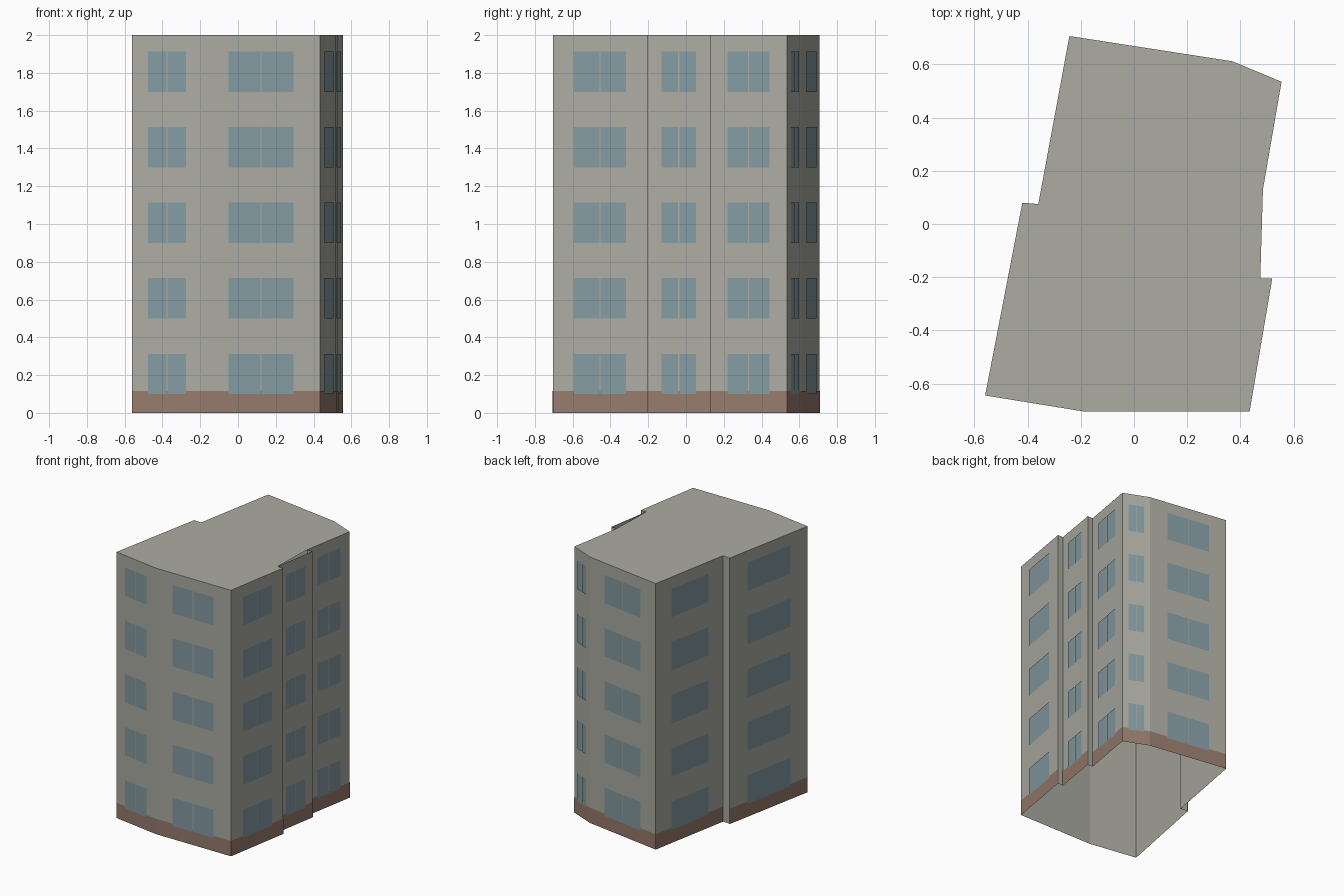
import bpy
from mathutils import Vector

cube = bpy.data.objects.get("Cube")
if cube:
    bpy.data.objects.remove(cube, do_unlink=True)


def make_material(name, rgb):
    linear = [(c / 255 / 12.92 if c < 11 else ((c / 255 + 0.055) / 1.055) ** 2.4) for c in rgb]
    mat = bpy.data.materials.new(name)
    mat.use_nodes = True
    mat.diffuse_color = (*linear, 1)
    mat.node_tree.nodes["Principled BSDF"].inputs["Base Color"].default_value = (*linear, 1)
    return mat


def make_object(name, verts, faces, mat):
    mesh = bpy.data.meshes.new(name)
    mesh.from_pydata(verts, [], faces)
    mesh.materials.append(mat)
    mesh.update()
    obj = bpy.data.objects.new(name, mesh)
    bpy.context.collection.objects.link(obj)
    return obj


concrete = make_material("warm grey concrete", (172, 172, 163))
glass = make_material("blue grey glass", (132, 155, 162))
plinth = make_material("brown plinth", (150, 122, 108))

HEIGHT = 2.0
BAND = 0.115
FLOORS = 5
STOREY = 0.4
SILL = 0.1
PANE = 0.213

# Footprint, counter-clockwise: corner and number of panes on the wall that follows it
footprint = [
    ((-0.56, -0.645), 2), ((-0.19, -0.705), 2), ((0.435, -0.705), 2),
    ((0.52, -0.205), 0), ((0.475, -0.205), 2), ((0.53, 0.13), 0),
    ((0.485, 0.13), 2), ((0.555, 0.535), 2), ((0.37, 0.612), 2),
    ((-0.243, 0.707), 1), ((-0.36, 0.075), 0), ((-0.42, 0.08), 1),
]
corners = [Vector((*p, 0)) for p, panes in footprint]
count = len(corners)
up = Vector((0, 0, HEIGHT))

# Outer walls, open underneath
walls = [(i, (i + 1) % count, (i + 1) % count + count, i + count) for i in range(count)]
make_object("walls", corners + [c + up for c in corners], walls, concrete)

# Flat roof, cut straight across the sawtooth corner
outline = [c + up for i, c in enumerate(corners) if i != 5]
make_object("roof", outline, [range(len(outline))], concrete)


def add_plate(verts, faces, a, b, low, high, offset):
    """Upright rectangle lying just outside the wall from a to b."""
    along = b - a
    out = Vector((along.y, -along.x, 0)).normalized() * offset
    base = len(verts)
    for point, z in ((a, low), (b, low), (b, high), (a, high)):
        verts.append(point + out + Vector((0, 0, z)))
    faces.append(range(base, base + 4))


# Plinth band and windows on every long wall
band_verts, band_faces, pane_verts, pane_faces = [], [], [], []
for i, (_, panes) in enumerate(footprint):
    if not panes:
        continue
    a, b = corners[i], corners[(i + 1) % count]
    add_plate(band_verts, band_faces, a, b, 0, BAND, 0.002)
    gap = 0.003 / (b - a).length
    spans = [(0.225, 0.775)] if panes == 1 else [(0.225, 0.5 - gap), (0.5 + gap, 0.775)]
    for floor in range(FLOORS):
        low = SILL + floor * STOREY
        for start, end in spans:
            add_plate(pane_verts, pane_faces, a.lerp(b, start), a.lerp(b, end),
                      low, low + PANE, 0.005)

make_object("plinth_band", band_verts, band_faces, plinth)
make_object("windows", pane_verts, pane_faces, glass)
